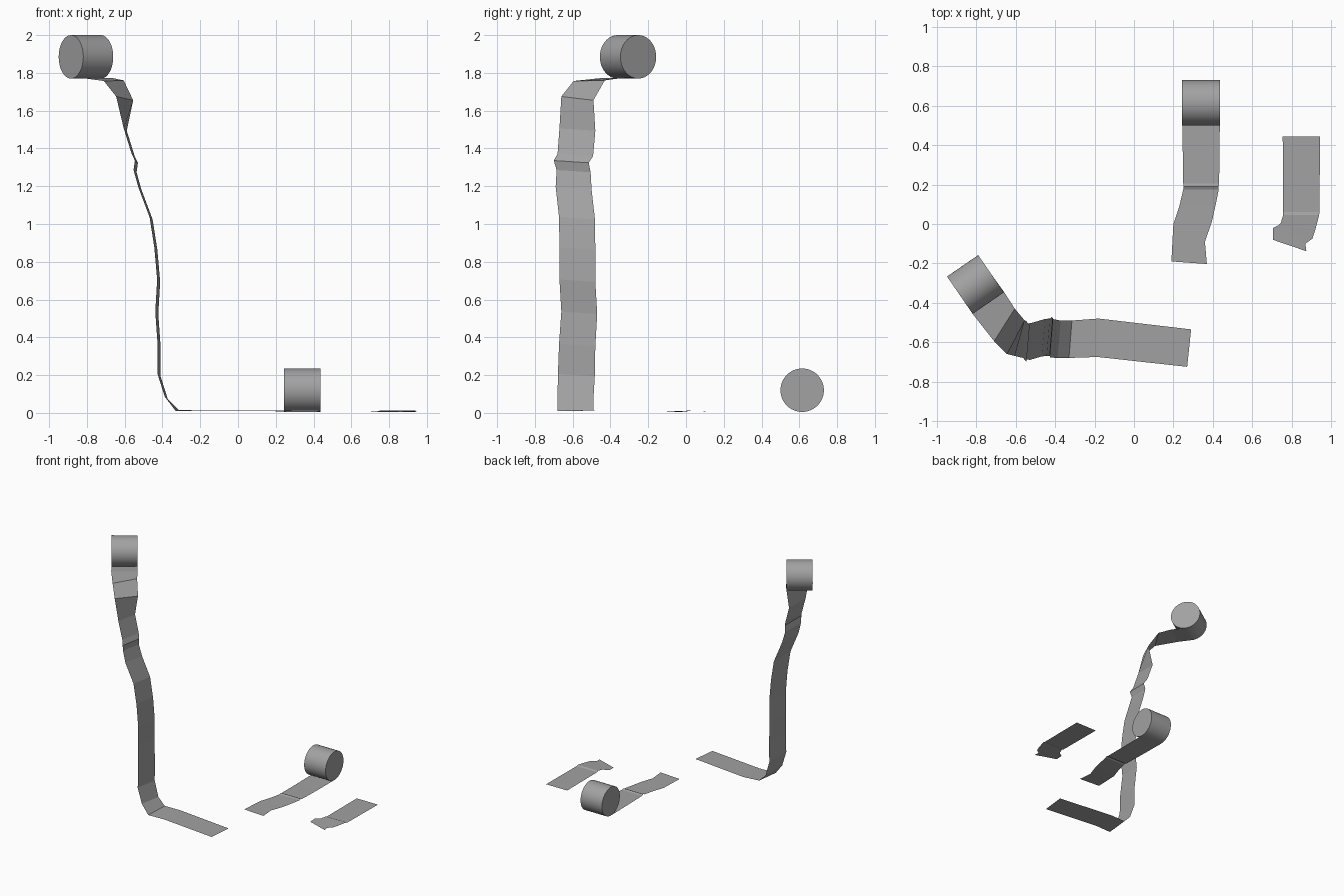
import bpy, bmesh, math
from mathutils import Vector

# Dark grey paper
paper = bpy.data.materials.new("grey_paper")
paper.diffuse_color = (0.36, 0.36, 0.36, 1)


def roll(name, center, angle, radius=0.115, length=0.192):
    """Solid paper roll lying on its side, axis turned by angle in plan."""
    bpy.ops.mesh.primitive_cylinder_add(vertices=48, radius=radius, depth=length,
                                        location=center,
                                        rotation=(0, math.pi / 2, angle))
    ob = bpy.context.object
    ob.name = name
    ob.data.materials.append(paper)
    bpy.ops.object.shade_smooth_by_angle(angle=math.radians(30))
    return ob


def strip(name, rows):
    """Paper sheet made of rows: one point on each of its two long edges."""
    bm = bmesh.new()
    pairs = [(bm.verts.new(a), bm.verts.new(b)) for a, b in rows]
    for (a, b), (c, d) in zip(pairs, pairs[1:]):
        bm.faces.new((a, b, d, c))
    bmesh.ops.recalc_face_normals(bm, faces=bm.faces)
    me = bpy.data.meshes.new(name)
    bm.to_mesh(me)
    bm.free()
    me.materials.append(paper)
    ob = bpy.data.objects.new(name, me)
    bpy.context.collection.objects.link(ob)
    return ob


# Rolls
turn = math.atan2(0.11, 0.16)
top_center = Vector((-0.805, -0.307, 1.885))
roll("upper_roll", top_center, turn)
roll("floor_roll", (0.34, 0.615, 0.12), 0)

# Long hanging sheet: floor tail, upright run, twist to the upper roll
floor_tail = [((0.27, -0.725, 0.010), (0.29, -0.535, 0.012)),
              ((-0.185, -0.675, 0.010), (-0.18, -0.48, 0.012)),
              ((-0.33, -0.68, 0.010), (-0.315, -0.49, 0.016))]
upright = [  # x, z, near edge y, far edge y
    (-0.38, 0.08, -0.68, -0.49), (-0.418, 0.20, -0.678, -0.483),
    (-0.418, 0.36, -0.672, -0.48), (-0.43, 0.53, -0.66, -0.47),
    (-0.42, 0.70, -0.67, -0.48), (-0.435, 0.87, -0.67, -0.48),
    (-0.46, 1.03, -0.672, -0.482), (-0.52, 1.19, -0.69, -0.50),
    (-0.545, 1.28, -0.685, -0.505), (-0.538, 1.33, -0.70, -0.515),
    (-0.555, 1.365, -0.68, -0.492), (-0.597, 1.50, -0.67, -0.48)]
run = [((x - 0.008, a, z + 0.006), (x + 0.008, b, z - 0.006))
       for x, z, a, b in upright]
half_axis = Vector((math.cos(turn), math.sin(turn), 0)) * 0.096
under = top_center - Vector((0, 0, 0.115))
twist = [((-0.645, -0.66, 1.675), (-0.555, -0.49, 1.655)),
         ((-0.71, -0.595, 1.757), (-0.605, -0.43, 1.76)),
         ((-0.82, -0.455, 1.772), (-0.66, -0.345, 1.772)),
         (under - half_axis, under + half_axis)]
strip("hanging_sheet", floor_tail + run + twist)


def flat(rows):
    """Rows of left x, left y, right x, right y, z."""
    return [((a, b, z), (c, d, z)) for a, b, c, d, z in rows]


# Sheet unrolled from the floor roll
strip("floor_roll_sheet", flat([
    (0.244, 0.615, 0.436, 0.615, 0.005), (0.247, 0.40, 0.435, 0.40, 0.005),
    (0.25, 0.205, 0.432, 0.205, 0.007), (0.252, 0.19, 0.43, 0.19, 0.014),
    (0.25, 0.175, 0.43, 0.175, 0.007), (0.23, 0.09, 0.415, 0.10, 0.006),
    (0.20, 0.00, 0.395, 0.01, 0.006), (0.195, -0.09, 0.36, -0.09, 0.007),
    (0.19, -0.19, 0.37, -0.203, 0.008)]))

# Loose torn sheet
strip("loose_sheet", flat([
    (0.755, 0.445, 0.945, 0.445, 0.006), (0.757, 0.06, 0.941, 0.06, 0.007),
    (0.757, 0.045, 0.94, 0.045, 0.013), (0.745, 0.005, 0.92, -0.03, 0.010),
    (0.735, -0.005, 0.905, -0.075, 0.008), (0.705, -0.02, 0.87, -0.10, 0.006),
    (0.705, -0.08, 0.875, -0.138, 0.004)]))
